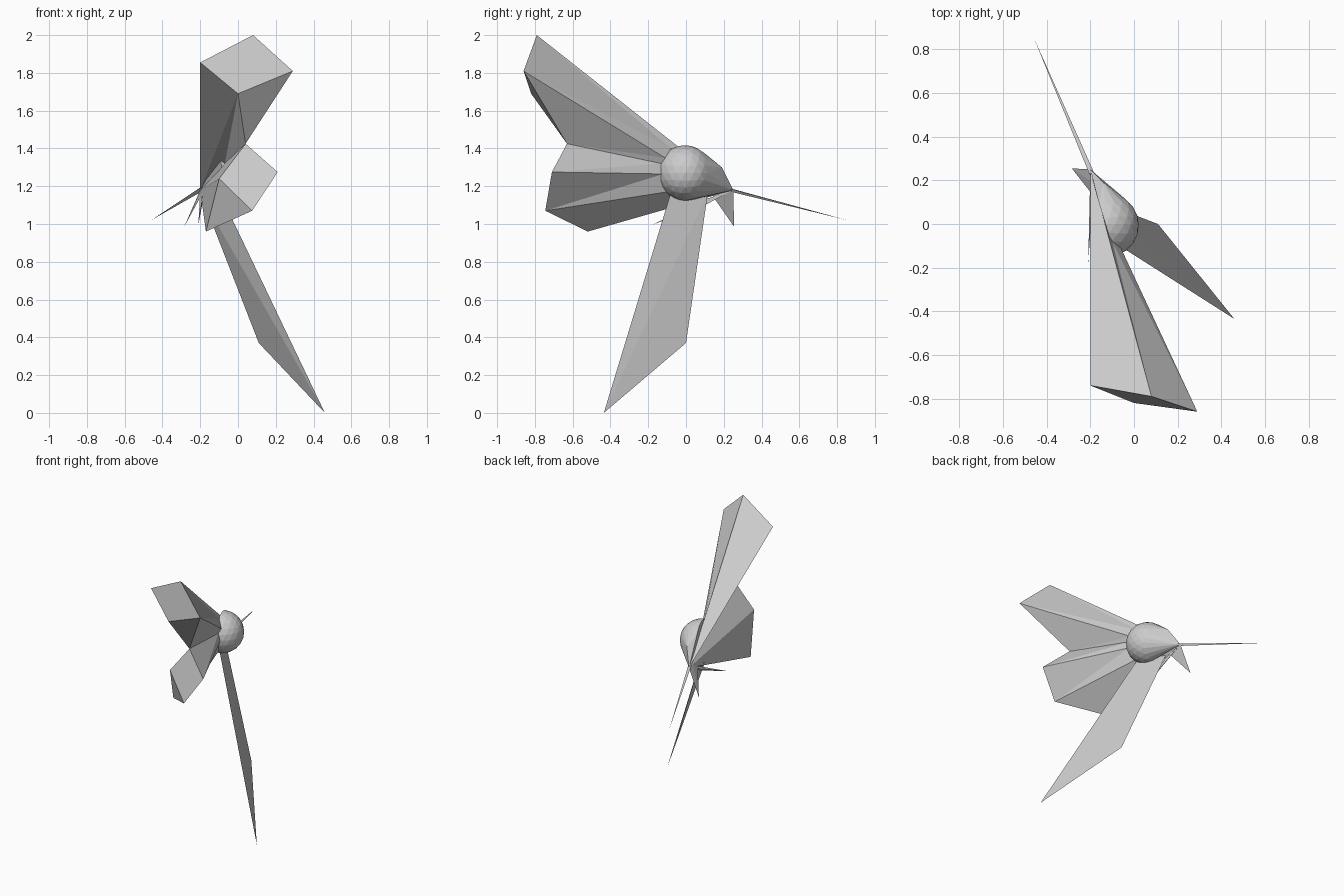
import bpy, bmesh
from mathutils import Vector

cube = bpy.data.objects.get("Cube")
if cube:
    bpy.data.objects.remove(cube, do_unlink=True)

grey = bpy.data.materials.new("plain_grey")
grey.use_nodes = True
tone = (0.6, 0.6, 0.6, 1)
grey.diffuse_color = tone
grey.node_tree.nodes["Principled BSDF"].inputs["Base Color"].default_value = tone


def finish(name, bm):
    bmesh.ops.recalc_face_normals(bm, faces=bm.faces)
    mesh = bpy.data.meshes.new(name)
    bm.to_mesh(mesh)
    bm.free()
    mesh.materials.append(grey)
    obj = bpy.data.objects.new(name, mesh)
    bpy.context.collection.objects.link(obj)
    return obj


def shard(name, tips, roots, cap):
    """Faceted shard: tip ring joined to a root ring, closed by the given cap faces."""
    bm = bmesh.new()
    verts = {}

    def face(points):
        unique = list(dict.fromkeys(points))
        if len(unique) > 2:
            bm.faces.new([verts.setdefault(p, None) or make(p) for p in unique])

    def make(p):
        verts[p] = bm.verts.new(p)
        return verts[p]

    count = len(tips)
    for i in range(count):
        j = (i + 1) % count
        face((tips[i], tips[j], roots[i]))
        face((tips[j], roots[j], roots[i]))
    for ring in cap:
        face(ring)
    return finish(name, bm)


# Common point at the back of the body where the shards meet
apex = (-0.20, 0.25, 1.18)

# Body: faceted dome, cut flat on one side and drawn out to the apex
ball = bmesh.new()
bmesh.ops.create_icosphere(ball, subdivisions=3, radius=0.147)
bmesh.ops.translate(ball, verts=ball.verts, vec=(-0.125, -0.005, 1.27))
bmesh.ops.bisect_plane(ball, geom=ball.verts[:] + ball.edges[:] + ball.faces[:],
                       plane_co=(-0.14, 0.03, 1.27), plane_no=(-0.95, -0.29, 0),
                       clear_outer=True)
points = [v.co.copy() for v in ball.verts] + [Vector(apex), Vector((-0.14, 0.19, 1.30))]
ball.free()
body = bmesh.new()
for p in points:
    body.verts.new(p)
bmesh.ops.convex_hull(body, input=body.verts[:])
finish("body", body)

# Upper wing
outer, crest, corner = (-0.20, -0.74, 1.855), (0.08, -0.79, 2.0), (0.29, -0.86, 1.81)
fold, joint = (0.0, -0.82, 1.69), (0.04, -0.63, 1.425)
joint_root = (-0.07, -0.13, 1.32)
shard("upper_wing",
      [outer, crest, corner, joint, fold],
      [apex, (-0.10, -0.08, 1.40), (-0.06, -0.11, 1.35), joint_root, apex],
      [(outer, crest, corner, fold), (fold, corner, joint)])

# Middle wing, sharing one corner with the upper wing
side, low, bottom, inner = (0.21, -0.71, 1.275), (0.075, -0.745, 1.07), (-0.17, -0.52, 0.96), (-0.10, -0.66, 1.24)
shard("middle_wing",
      [joint, side, low, bottom, inner],
      [joint_root, (-0.06, -0.12, 1.265), (-0.09, -0.10, 1.17), apex, apex],
      [(joint, side, low, inner), (inner, low, bottom)])

# Long lower spike
point, heel = (0.46, -0.435, 0.0), (0.11, 0.0, 0.37)
near, far, back = (-0.09, -0.085, 1.15), (-0.19, 0.115, 1.16), (-0.19, 0.05, 1.14)
spike = bmesh.new()
pv, hv, nv, fv, bv = [spike.verts.new(p) for p in (point, heel, near, far, back)]
for ring in ((pv, hv, fv), (pv, fv, nv), (pv, nv, bv), (pv, bv, hv), (hv, bv, fv), (nv, fv, bv)):
    spike.faces.new(ring)
finish("lower_spike", spike)


# Small slivers: three-cornered roots running to a single point
def sliver(name, tip, roots):
    bm = bmesh.new()
    for p in (tip, *roots):
        bm.verts.new(p)
    bmesh.ops.convex_hull(bm, input=bm.verts[:])
    finish(name, bm)


sliver("needle", (-0.46, 0.855, 1.02),
       [(-0.185, 0.24, 1.185), (-0.205, 0.23, 1.19), (-0.195, 0.24, 1.17)])
sliver("tail_flap", (-0.285, 0.255, 0.985),
       [apex, (-0.195, 0.14, 1.15), (-0.19, 0.19, 1.19)])
sliver("inner_sliver", (-0.21, -0.18, 0.995),
       [apex, (-0.19, 0.10, 1.13), (-0.19, 0.10, 1.10)])
